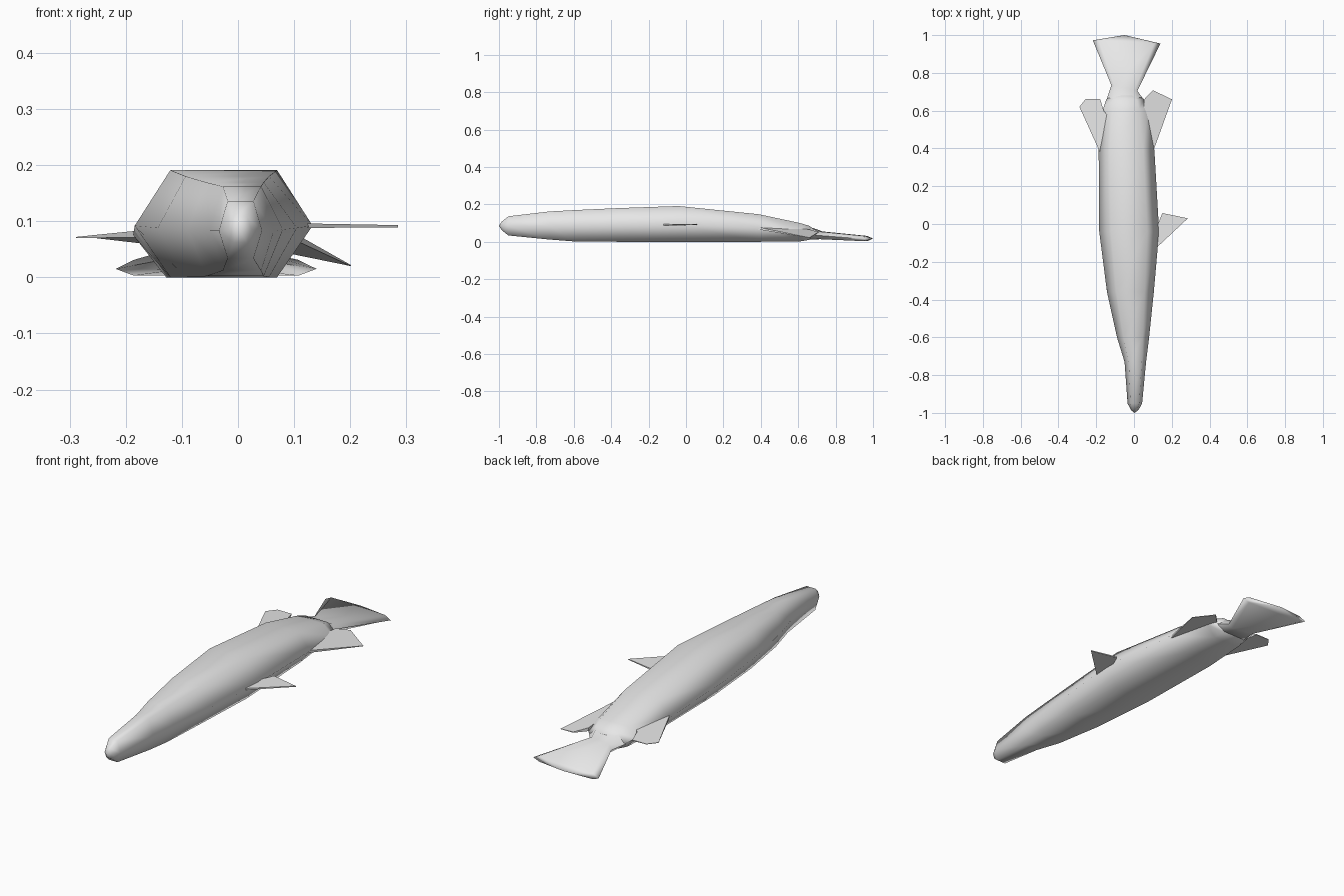
import bpy

if "Cube" in bpy.data.objects:
    bpy.data.objects.remove(bpy.data.objects["Cube"])

grey = bpy.data.materials.new("plain_grey")
grey.use_nodes = True
grey.diffuse_color = (0.8, 0.8, 0.8, 1)
grey.node_tree.nodes["Principled BSDF"].inputs["Base Color"].default_value = (0.8, 0.8, 0.8, 1)


def make(name, verts, faces, angle):
    mesh = bpy.data.meshes.new(name)
    mesh.from_pydata(verts, [], faces)
    mesh.materials.append(grey)
    obj = bpy.data.objects.new(name, mesh)
    bpy.context.collection.objects.link(obj)
    bpy.ops.object.select_all(action='DESELECT')
    obj.select_set(True)
    bpy.context.view_layer.objects.active = obj
    bpy.ops.object.mode_set(mode='EDIT')
    bpy.ops.mesh.select_all(action='SELECT')
    bpy.ops.mesh.normals_make_consistent(inside=False)
    bpy.ops.object.mode_set(mode='OBJECT')
    bpy.ops.object.shade_smooth_by_angle(angle=angle)


def hexagon(y, left, right, bottom, middle, top, skew=0, inset=0.2):
    """Six-sided section; skew shifts its right end along y."""
    d = inset * (right - left)
    corners = [(left, middle), (left + d, top), (right - d, top),
               (right, middle), (right - d, bottom), (left + d, bottom)]
    return [(x, y + skew * (x - left) / (right - left), z) for x, z in corners]


def loft(name, rings, nose, end):
    """Skin the sections and close both ends with a fan to a point."""
    verts = [v for ring in rings for v in ring] + [nose, end]
    last = 6 * (len(rings) - 1)
    faces = []
    for i in range(6):
        j = (i + 1) % 6
        for r in range(0, last, 6):
            faces.append((r + i, r + j, r + 6 + j, r + 6 + i))
        faces += [(i, j, len(verts) - 2), (last + i, last + j, len(verts) - 1)]
    make(name, verts, faces, 1.4)


def fin(name, outline):
    """Thin plate from (x, y, z, half thickness) points."""
    n = len(outline)
    verts = [(x, y, z + h) for x, y, z, h in outline]
    verts += [(x, y, z - h) for x, y, z, h in outline]
    faces = [tuple(range(n)), tuple(range(2 * n - 1, n - 1, -1))]
    faces += [(i, (i + 1) % n, n + (i + 1) % n, n + i) for i in range(n)]
    make(name, verts, faces, 0.6)


# Body lying on its flank, snout to tail stalk
loft("body", [
    hexagon(-0.985, -0.016, 0.024, 0.062, 0.085, 0.108),
    hexagon(-0.95, -0.034, 0.043, 0.034, 0.083, 0.136),
    hexagon(-0.73, -0.050, 0.064, 0.012, 0.083, 0.162),
    hexagon(-0.60, -0.090, 0.080, 0.002, 0.085, 0.169),
    hexagon(-0.36, -0.143, 0.105, 0.0, 0.088, 0.180),
    hexagon(-0.04, -0.184, 0.133, 0.0, 0.092, 0.191),
    hexagon(0.39, -0.187, 0.108, 0.0, 0.075, 0.147),
    hexagon(0.61, -0.163, 0.072, 0.002, 0.055, 0.100),
    hexagon(0.66, -0.147, 0.055, 0.010, 0.047, 0.085),
], (0.002, -1.0, 0.085), (-0.06, 0.72, 0.04))

# Tail fan, flaring from the stalk
loft("tail_fin", [
    hexagon(0.66, -0.145, 0.050, 0.012, 0.042, 0.080),
    hexagon(0.735, -0.120, 0.018, 0.014, 0.034, 0.055, -0.03, 0.12),
    hexagon(0.972, -0.218, 0.140, 0.003, 0.015, 0.031, -0.017, 0.09),
], (-0.05, 0.64, 0.04), (-0.05, 1.0, 0.017))

# Fins
fin("back_fin", [(-0.18, 0.38, 0.077, 0.006), (-0.289, 0.62, 0.071, 0.001),
                 (-0.255, 0.663, 0.071, 0.001), (-0.18, 0.663, 0.070, 0.002),
                 (-0.160, 0.60, 0.069, 0.01), (-0.13, 0.56, 0.070, 0.01)])
fin("rear_belly_fin", [(0.10, 0.38, 0.073, 0.006), (0.201, 0.66, 0.021, 0.001),
                       (0.10, 0.708, 0.050, 0.002), (0.054, 0.66, 0.058, 0.008),
                       (0.05, 0.50, 0.070, 0.01)])
fin("front_belly_fin", [(0.12, -0.125, 0.092, 0.004), (0.285, 0.03, 0.091, 0.002),
                        (0.15, 0.058, 0.092, 0.003), (0.115, -0.03, 0.092, 0.004)])
